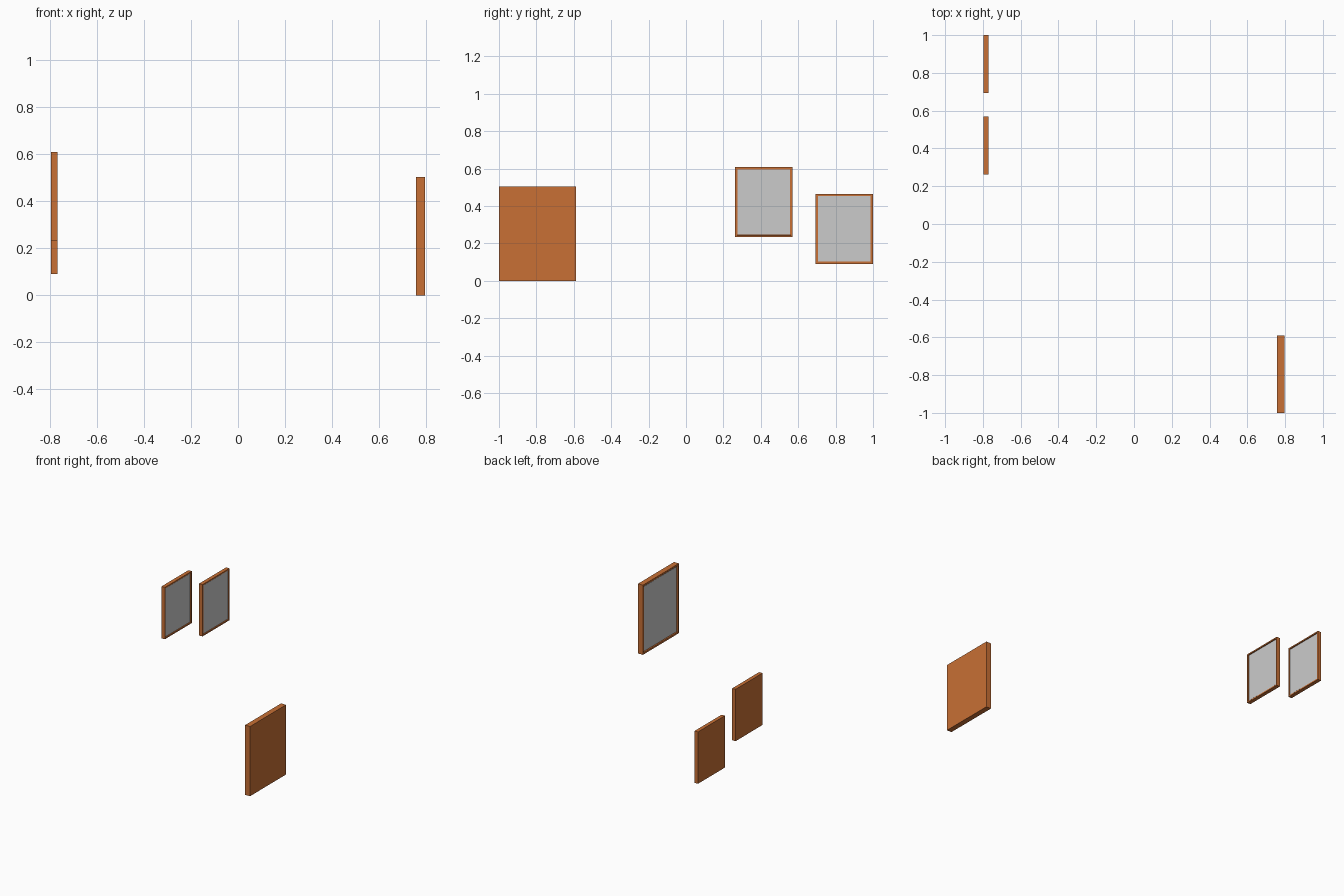
import bpy, bmesh
from mathutils import Matrix

if "Cube" in bpy.data.objects:
    bpy.data.objects.remove(bpy.data.objects["Cube"])

wood = bpy.data.materials.new("orange_wood")
wood.diffuse_color = (0.58, 0.16, 0.035, 1)
wood.use_nodes = True
wood.node_tree.nodes["Principled BSDF"].inputs["Base Color"].default_value = wood.diffuse_color


def box(bm, lo, hi):
    size = [b - a for a, b in zip(lo, hi)]
    mid = [(a + b) / 2 for a, b in zip(lo, hi)]
    m = Matrix.Translation(mid) @ Matrix.Diagonal((*size, 1))
    bmesh.ops.create_cube(bm, size=1, matrix=m)


def finish(bm, name, mat=None):
    bmesh.ops.recalc_face_normals(bm, faces=bm.faces)
    me = bpy.data.meshes.new(name)
    bm.to_mesh(me)
    bm.free()
    if mat:
        me.materials.append(mat)
    ob = bpy.data.objects.new(name, me)
    bpy.context.collection.objects.link(ob)


def picture(name, lo, hi, facing, border, recess):
    # Frame: closed back, inset rim and shallow recess on the room side
    bm = bmesh.new()
    box(bm, lo, hi)
    bm.normal_update()
    front = max(bm.faces, key=lambda f: f.normal.x * facing)
    bmesh.ops.inset_individual(bm, faces=[front], thickness=border)
    bmesh.ops.inset_individual(bm, faces=[front], thickness=0.0005, depth=-2 * recess)
    finish(bm, name + "_frame", wood)

    # Grey picture panel sitting in the recess
    surface = hi[0] if facing > 0 else lo[0]
    xs = sorted((surface - facing * recess, surface - facing * 2 * recess))
    bm = bmesh.new()
    box(bm, (xs[0], lo[1] + border, lo[2] + border),
            (xs[1], hi[1] - border, hi[2] - border))
    finish(bm, name + "_panel")


# Two small pictures on the left, one large picture opposite
picture("upper_picture", (-0.796, 0.263, 0.234), (-0.769, 0.570, 0.609), 1, 0.013, 0.004)
picture("lower_picture", (-0.796, 0.693, 0.090), (-0.769, 1.000, 0.465), 1, 0.013, 0.004)
picture("large_picture", (0.757, -1.000, 0.000), (0.796, -0.589, 0.504), -1, 0.018, 0.005)
